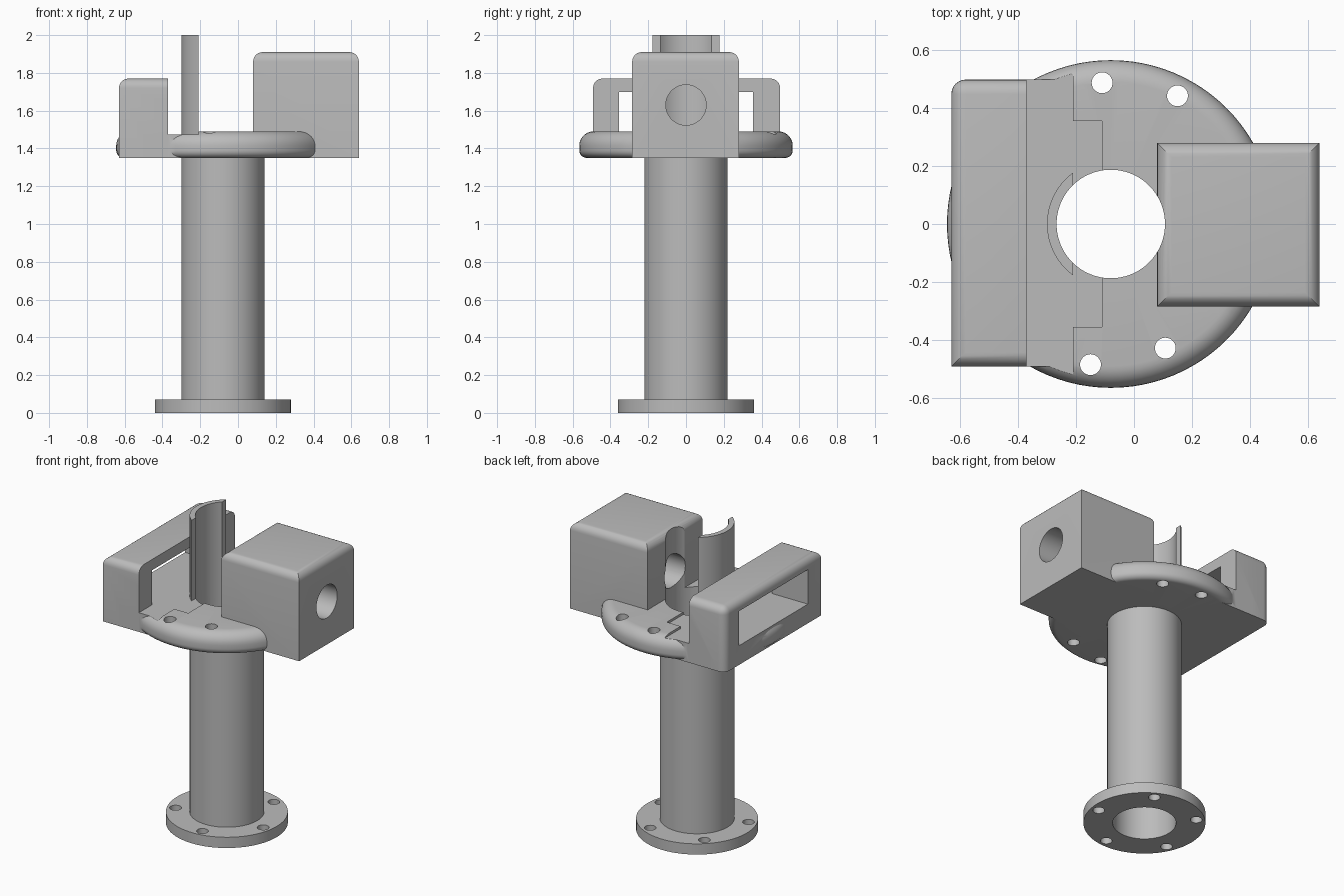
import bpy, bmesh, math
from mathutils import Matrix, Vector

if "Cube" in bpy.data.objects:
    bpy.data.objects.remove(bpy.data.objects["Cube"])

CX = -0.08            # axis of the tube
R_OUT, R_IN = 0.22, 0.187
mat = bpy.data.materials.new("plain grey")
mat.diffuse_color = (0.5, 0.5, 0.5, 1)
mat.use_nodes = True
mat.node_tree.nodes["Principled BSDF"].inputs["Base Color"].default_value = mat.diffuse_color


def make(name, bm, helper=False):
    bmesh.ops.recalc_face_normals(bm, faces=bm.faces)
    me = bpy.data.meshes.new(name)
    bm.to_mesh(me)
    bm.free()
    me.materials.append(mat)
    ob = bpy.data.objects.new(name, me)
    bpy.context.collection.objects.link(ob)
    ob.hide_render = helper
    return ob


def box(name, x, y, z, round_edge=None, r=0.05, helper=False):
    """Box from ranges; edges whose midpoint passes round_edge are filleted."""
    bm = bmesh.new()
    bmesh.ops.create_cube(bm, size=1)
    for v in bm.verts:
        v.co = Vector([(a[0] + a[1]) / 2 + c * (a[1] - a[0]) for c, a in zip(v.co, (x, y, z))])
    if round_edge:
        def unit(e):
            m = (e.verts[0].co + e.verts[1].co) / 2
            return [round((c - a[0]) / (a[1] - a[0]), 2) for c, a in zip(m, (x, y, z))]
        bmesh.ops.bevel(bm, geom=[e for e in bm.edges if round_edge(*unit(e))],
                        offset=r, segments=6, profile=0.5, affect='EDGES')
    return make(name, bm, helper)


def lathe(name, profile, n=96):
    """Closed (radius, z) profile spun about the tube axis."""
    bm = bmesh.new()
    rings = [[bm.verts.new((CX + r * math.cos(2 * math.pi * i / n),
                            r * math.sin(2 * math.pi * i / n), z)) for r, z in profile] for i in range(n)]
    k = len(profile)
    for i in range(n):
        a, b = rings[i], rings[(i + 1) % n]
        for j in range(k):
            bm.faces.new((a[j], b[j], b[(j + 1) % k], a[(j + 1) % k]))
    return make(name, bm)


def rod(pos, r, depth, along_x=False, n=32):
    """Cylinder cutter."""
    bm = bmesh.new()
    m = Matrix.Translation(pos)
    if along_x:
        m = m @ Matrix.Rotation(math.pi / 2, 4, 'Y')
    bmesh.ops.create_cone(bm, cap_ends=True, segments=n, radius1=r, radius2=r, depth=depth, matrix=m)
    return make("cutter", bm, True)


def boolean(ob, other, op='DIFFERENCE'):
    mod = ob.modifiers.new("bool", 'BOOLEAN')
    mod.operation, mod.object, mod.solver = op, other, 'EXACT'
    bpy.context.view_layer.objects.active = ob
    bpy.ops.object.modifier_apply(modifier=mod.name)
    bpy.data.objects.remove(other)


# main tube
tube = lathe("main_tube", [(R_IN, 0), (R_OUT, 0), (R_OUT, 1.35), (R_IN, 1.35)])

# bottom flange with five bolt holes
flange = lathe("bottom_flange", [(R_OUT, 0), (0.36, 0), (0.36, 0.07), (R_OUT, 0.07)])
for i in range(5):
    a = math.radians(-11 + 72 * i)
    boolean(flange, rod((CX + 0.308 * math.cos(a), 0.308 * math.sin(a), 0.035), 0.035, 0.3))


# top housing: rounded disc, open frame and solid block in one body
def arc(r, z, rad, a0, a1, n=7):
    return [(r + rad * math.cos(math.radians(a0 + (a1 - a0) * i / n)),
             z + rad * math.sin(math.radians(a0 + (a1 - a0) * i / n))) for i in range(n + 1)]


housing = lathe("top_housing", [(R_IN, 1.35)] + arc(0.525, 1.39, 0.04, -90, 0)
                + arc(0.49, 1.415, 0.075, 0, 90) + [(R_IN, 1.49)])
frame = box("frame", (-0.63, -0.37), (-0.492, 0.498), (1.35, 1.77),
            lambda x, y, z: (z == 1 and x != 1) or (x == 0 and y == 1))
base = box("frame_base", (-0.5, -0.21), (-0.492, 0.498), (1.35, 1.475))
block = box("block", (0.08, 0.64), (-0.285, 0.28), (1.35, 1.91), lambda x, y, z: z == 1)
for part in (frame, base, block):
    boolean(housing, part, 'UNION')

# frame window, shallow recesses, bore and holes
boolean(housing, box("cutter", (-0.8, -0.11), (-0.355, 0.355), (1.475, 1.70), helper=True))
boolean(housing, box("cutter", (-0.37, -0.21), (-0.6, 0.6), (1.475, 1.65), helper=True))
boolean(housing, rod((CX, 0, 1.6), R_IN, 1.2, n=96))
boolean(housing, rod((0.4, 0, 1.63), 0.107, 0.8, along_x=True, n=48))
for x, y in ((-0.11, 0.487), (0.15, 0.442), (-0.15, -0.485), (0.108, -0.428)):
    boolean(housing, rod((x, y, 1.4), 0.036, 0.4))

# upright curved guide: the part of the tube wall left of x = -0.21
bm = bmesh.new()
cut = -0.21 - CX
pts = []
for r, flip in ((R_OUT, 1), (R_IN, -1)):
    half = math.acos(-cut / r)
    pts += [(CX + r * math.cos(math.pi + flip * half * (i / 12 - 1)),
             r * math.sin(math.pi + flip * half * (i / 12 - 1))) for i in range(25)]
face = bm.faces.new([bm.verts.new((x, y, 1.475)) for x, y in pts])
ext = bmesh.ops.extrude_face_region(bm, geom=[face])
bmesh.ops.translate(bm, vec=(0, 0, 0.525), verts=[v for v in ext["geom"] if isinstance(v, bmesh.types.BMVert)])
guide = make("curved_guide", bm)

# smooth round surfaces, keep edges sharp
for ob in (tube, flange, housing, guide):
    bpy.ops.object.select_all(action='DESELECT')
    ob.select_set(True)
    bpy.context.view_layer.objects.active = ob
    bpy.ops.object.shade_smooth_by_angle(angle=math.radians(30))
